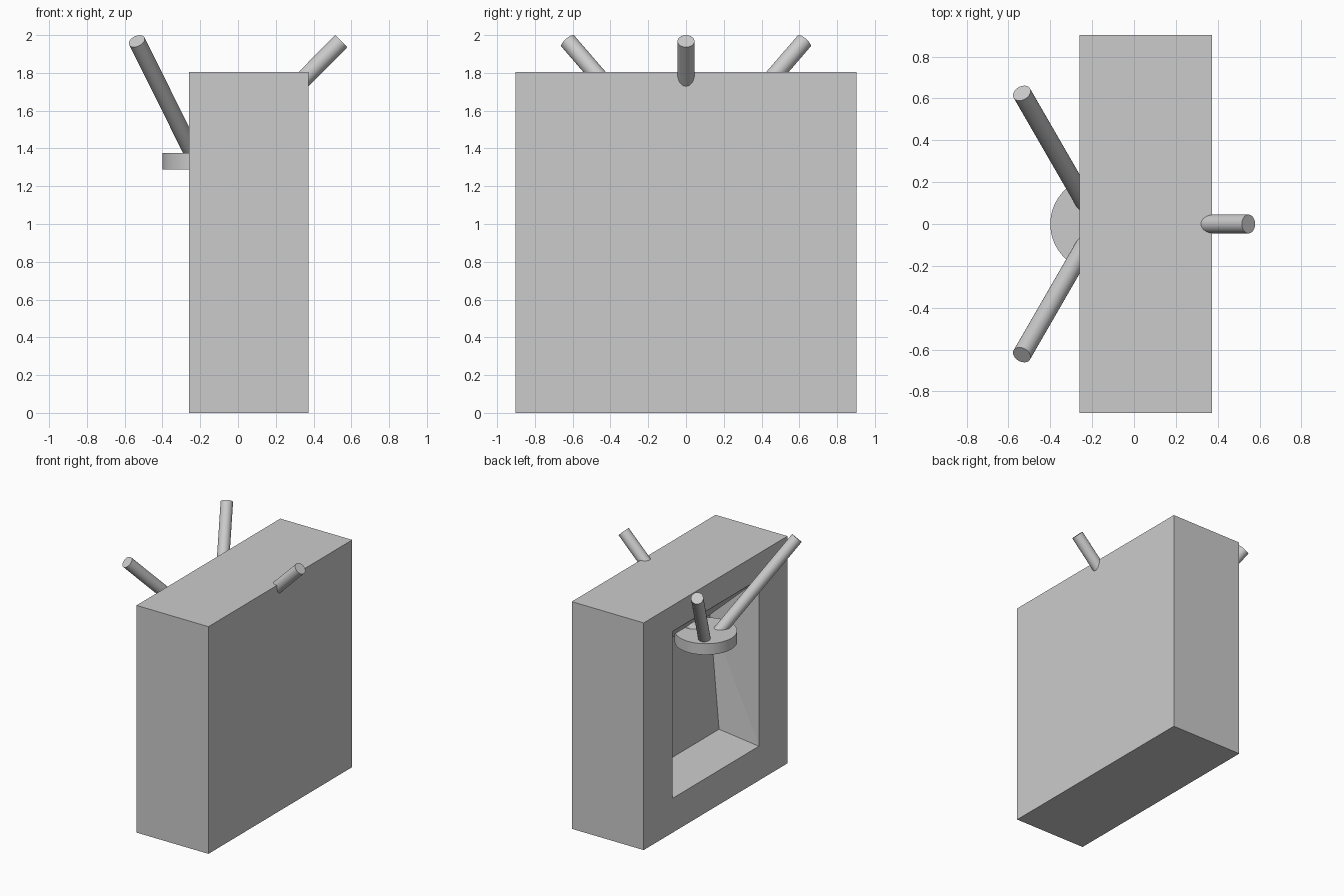
import bpy, bmesh
from math import radians, cos, sin
from mathutils import Vector

if "Cube" in bpy.data.objects:
    bpy.data.objects.remove(bpy.data.objects["Cube"])

HUB_X = -0.175


def prism(name, profile):
    """Solid from (x, z, half_width) points, mirrored across y."""
    bm = bmesh.new()
    near = [bm.verts.new((x, -w, z)) for x, z, w in profile]
    far = [bm.verts.new((x, w, z)) for x, z, w in profile]
    n = len(profile)
    for i in range(n):
        j = (i + 1) % n
        bm.faces.new((near[i], near[j], far[j], far[i]))
        if 0 < i < n - 1:
            # side caps as fans, so tapered sides stay exact
            bm.faces.new((near[0], near[i], near[i + 1]))
            bm.faces.new((far[0], far[i + 1], far[i]))
    bmesh.ops.recalc_face_normals(bm, faces=bm.faces)
    mesh = bpy.data.meshes.new(name)
    bm.to_mesh(mesh)
    bm.free()
    obj = bpy.data.objects.new(name, mesh)
    bpy.context.collection.objects.link(obj)
    return obj


def rod(name, start, end, radius, sides=40):
    """Capped cylinder between two points."""
    a, b = Vector(start), Vector(end)
    bpy.ops.mesh.primitive_cylinder_add(
        vertices=sides, radius=radius, depth=(b - a).length, location=(a + b) / 2,
        rotation=(b - a).to_track_quat('Z', 'Y').to_euler())
    obj = bpy.context.object
    obj.name = name
    bpy.ops.object.shade_smooth_by_angle(angle=radians(35))
    return obj


# Main block
block = prism("block", [(x, z, 0.902) for x, z in
                        ((-0.26, 0), (0.372, 0), (0.372, 1.804), (-0.26, 1.804))])

# Recess: narrows inwards, leaning back wall and sloping ceiling
cutter = prism("recess_cutter", [(-0.262, 0.272, 0.543), (0.02, 0.371, 0.443),
                                 (0.10, 1.26, 0.443), (-0.262, 1.6, 0.543)])
cutter.hide_render = True
mod = block.modifiers.new("recess", 'BOOLEAN')
mod.operation = 'DIFFERENCE'
mod.solver = 'EXACT'
mod.object = cutter
bpy.context.view_layer.objects.active = block
bpy.ops.object.modifier_apply(modifier=mod.name)
bpy.data.objects.remove(cutter)

# Hub disc
rod("hub", (HUB_X, 0, 1.288), (HUB_X, 0, 1.376), 0.225, 64)

# Three rods splayed upwards at 45 degrees
for i in range(3):
    a = radians(120 * i)
    start = (HUB_X + 0.087 * cos(a), 0.087 * sin(a), 1.332)
    end = (HUB_X + 0.722 * cos(a), 0.722 * sin(a), 1.968)
    rod(f"rod_{i + 1}", start, end, 0.045)
